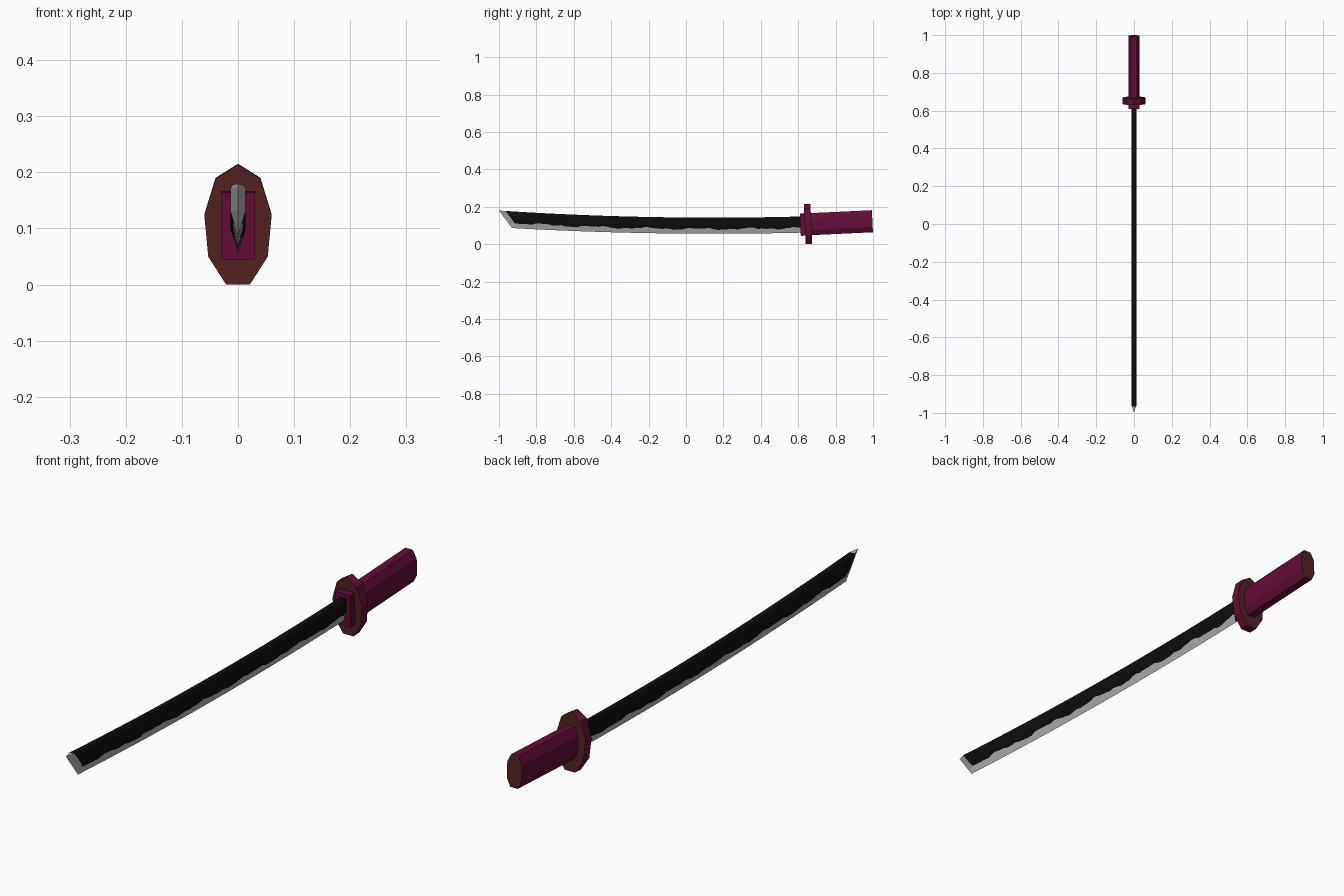
import bpy, bmesh, math
from mathutils import Matrix, Vector

if "Cube" in bpy.data.objects:
    bpy.data.objects.remove(bpy.data.objects["Cube"])


def material(name, rgb):
    m = bpy.data.materials.new(name)
    m.diffuse_color = (*rgb, 1)
    m.use_nodes = True
    m.node_tree.nodes["Principled BSDF"].inputs["Base Color"].default_value = m.diffuse_color
    return m


purple = material("dark magenta", (0.125, 0.004, 0.038))
brown = material("red brown", (0.085, 0.016, 0.015))
black = material("black steel", (0.004, 0.004, 0.004))
silver = material("silver edge", (0.46, 0.46, 0.46))


def finish(bm, name, mats):
    bmesh.ops.remove_doubles(bm, verts=bm.verts, dist=1e-5)
    bmesh.ops.recalc_face_normals(bm, faces=bm.faces)
    me = bpy.data.meshes.new(name)
    bm.to_mesh(me)
    bm.free()
    ob = bpy.data.objects.new(name, me)
    bpy.context.collection.objects.link(ob)
    for m in mats:
        me.materials.append(m)
    return ob


# The hilt follows the end of the blade's curve, tilted slightly upward
TILT = Matrix.Rotation(math.radians(2.7), 4, 'X')
PIVOT = Vector((0, 0.652, 0.1065))


def hilt_part(name, outline, y0, y1, caps):
    """Extrude an x-z outline along the tilted hilt axis."""
    bm = bmesh.new()
    rings = [[bm.verts.new(PIVOT + TILT @ Vector((x, y, z))) for x, z in outline]
             for y in (y0, y1)]
    n = len(outline)
    for i in range(n):
        j = (i + 1) % n
        bm.faces.new((rings[0][i], rings[0][j], rings[1][j], rings[1][i]))
    for r in rings:
        bm.faces.new(r).material_index = 1 if caps else 0
    return finish(bm, name, [purple, brown] if caps else [purple])


def mirrored(half):
    return half + [(-x, z) for x, z in reversed(half) if x > 0]


hilt_part("collar", mirrored([(0.03, 0.06), (0.03, -0.06)]), -0.041, 0, False)
hilt_part("guard", mirrored([(0, 0.108), (0.04, 0.083), (0.06, 0.018),
                             (0.053, -0.056), (0.021, -0.106)]), -0.017, 0.018, True)
hilt_part("handle", mirrored([(0.015, 0.059), (0.03, 0.03),
                              (0.03, -0.03), (0.015, -0.059)]), 0.0, 0.345, True)

# Blade: cross-sections swept along a shallow curve, slanted toward the tip
W = 0.0135
STEPS = 72


def spine_z(y):
    return 0.142 + 0.0287 * (y - 0.15) ** 2


def edge_z(y):
    return 0.056 + 0.026 * (y - 0.15) ** 2


def section(bm, y, slant, tip=False):
    """Ring of spine, shoulder, temper line and edge points."""
    wave = 0.3 + 0.045 * math.sin(y * 23) + 0.03 * math.sin(y * 57 + 1) + 0.02 * math.sin(y * 111)
    half = [(0.75 * W, 1.0), (W, 0.93), (W, 0.5), (W * wave / 0.5, wave), (0, 0)]
    ring = []
    for x, h in mirrored(half):
        yy = y - slant * h
        z = edge_z(yy) + h * (spine_z(yy) - edge_z(yy))
        ring.append(bm.verts.new((0 if tip else x, yy, z)))
    return ring


bm = bmesh.new()
ends = [0.64 - (0.64 + 0.895) * i / STEPS for i in range(STEPS + 1)]
rings = [section(bm, y, 0.07 * max(0, (-0.5 - y) / 0.395)) for y in ends]
rings.append(section(bm, -0.93, 0.07, True))
n = len(rings[0])
for s in range(len(rings) - 1):
    for i in range(n):
        j = (i + 1) % n
        f = bm.faces.new((rings[s][i], rings[s][j], rings[s + 1][j], rings[s + 1][i]))
        # silver below the temper line and along the tip bevel
        f.material_index = 1 if i in (3, 4) or s == STEPS else 0
bm.faces.new(rings[0])
finish(bm, "blade", [black, silver])
